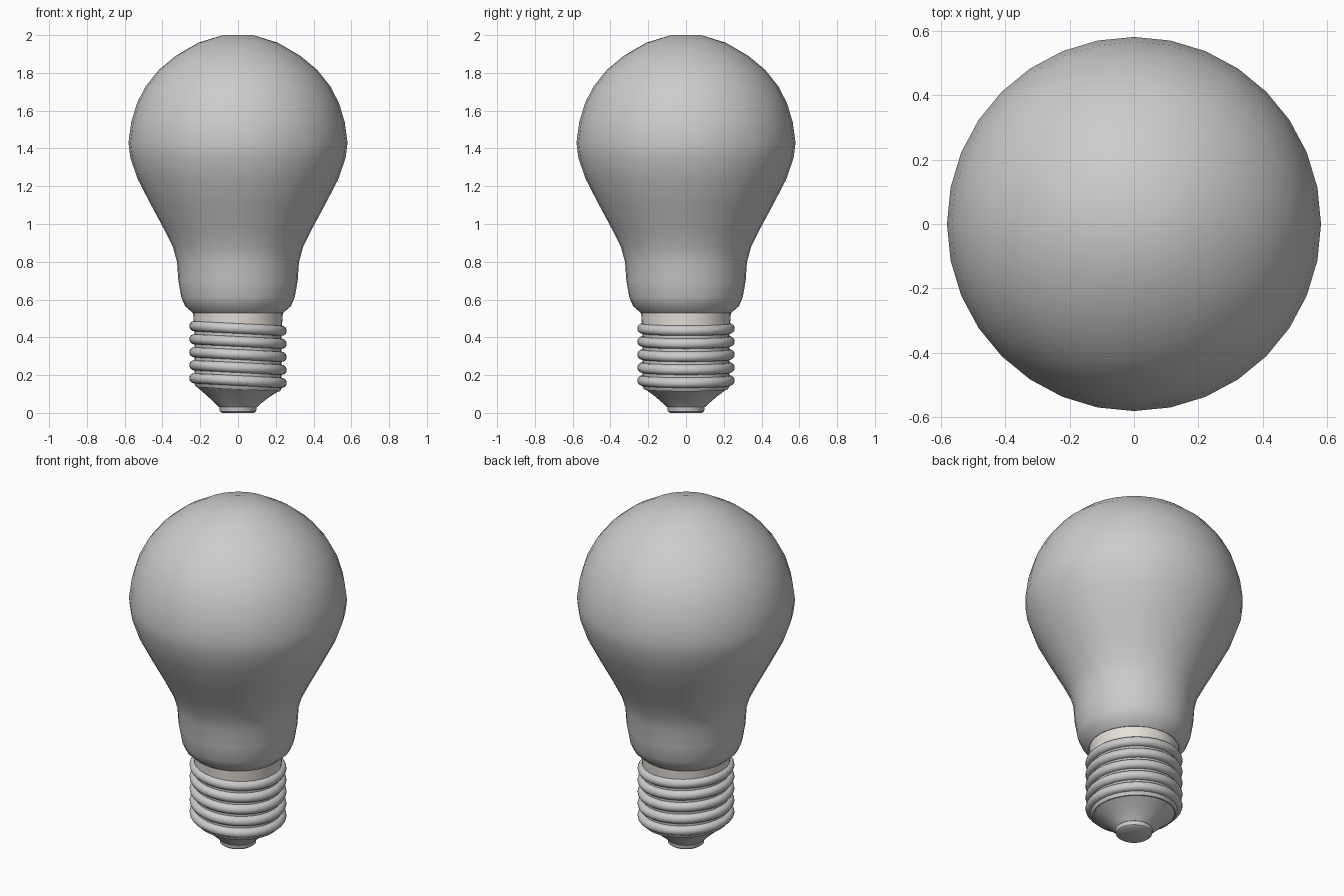
import bpy, math

if "Cube" in bpy.data.objects:
    bpy.data.objects.remove(bpy.data.objects["Cube"])

SEG = 32
TILT = 0.05   # thread rings drop towards +x


def lathe(name, profile, tilt=0.0, angle=40):
    """Revolve (radius, z) points around z; close both ends with caps."""
    verts, faces = [], []
    for r, z in profile:
        for i in range(SEG):
            a = 2 * math.pi * i / SEG
            x, y = r * math.cos(a), r * math.sin(a)
            verts.append((x, y, z - tilt * x))
    for k in range(len(profile) - 1):
        for i in range(SEG):
            j = (i + 1) % SEG
            faces.append((k * SEG + i, k * SEG + j, (k + 1) * SEG + j, (k + 1) * SEG + i))
    faces.append(tuple(reversed(range(SEG))))
    top = (len(profile) - 1) * SEG
    faces.append(tuple(range(top, top + SEG)))
    mesh = bpy.data.meshes.new(name)
    mesh.from_pydata(verts, [], faces)
    ob = bpy.data.objects.new(name, mesh)
    bpy.context.collection.objects.link(ob)
    bpy.ops.object.select_all(action='DESELECT')
    ob.select_set(True)
    bpy.context.view_layer.objects.active = ob
    bpy.ops.object.shade_smooth_by_angle(angle=math.radians(angle))
    return ob


# glass envelope
lathe("glass_bulb", [
    (0.20, 0.53), (0.24, 0.53), (0.28, 0.565), (0.30, 0.61), (0.316, 0.70),
    (0.323, 0.80), (0.345, 0.88), (0.39, 0.97), (0.46, 1.10), (0.53, 1.235),
    (0.57, 1.35), (0.58, 1.43), (0.565, 1.54), (0.535, 1.64), (0.488, 1.73),
    (0.42, 1.815), (0.33, 1.89), (0.21, 1.96), (0.08, 2.0)])

# collar between glass and screw base
collar = lathe("collar", [(0.23, 0.42), (0.238, 0.535)])
mat = bpy.data.materials.new("warm_white")
mat.diffuse_color = (0.80, 0.75, 0.70, 1)
mat.use_nodes = True
mat.node_tree.nodes["Principled BSDF"].inputs["Base Color"].default_value = mat.diffuse_color
collar.data.materials.append(mat)

# screw base: five rounded ridges on a slightly tilted sleeve
sleeve = [(0.222, 0.125), (0.23, 0.14)]
for n in range(5):
    zc = 0.171 + 0.069 * n
    for t in range(-4, 5):
        a = math.radians(22.5 * t)
        sleeve.append((0.231 + 0.027 * math.cos(a), zc + 0.027 * math.sin(a)))
lathe("screw_base", sleeve, TILT, 50)

# insulator cone, sharing the tilt of the sleeve at its rim only
cone = lathe("insulator_cone", [(0.10, 0.03), (0.115, 0.045), (0.165, 0.088), (0.222, 0.13)])
for v in cone.data.vertices:
    v.co.z -= TILT * v.co.x * max(0, (v.co.z - 0.045) / 0.085)

# contact tip
lathe("contact_tip", [(0.085, 0.0), (0.096, 0.008), (0.10, 0.035)])
